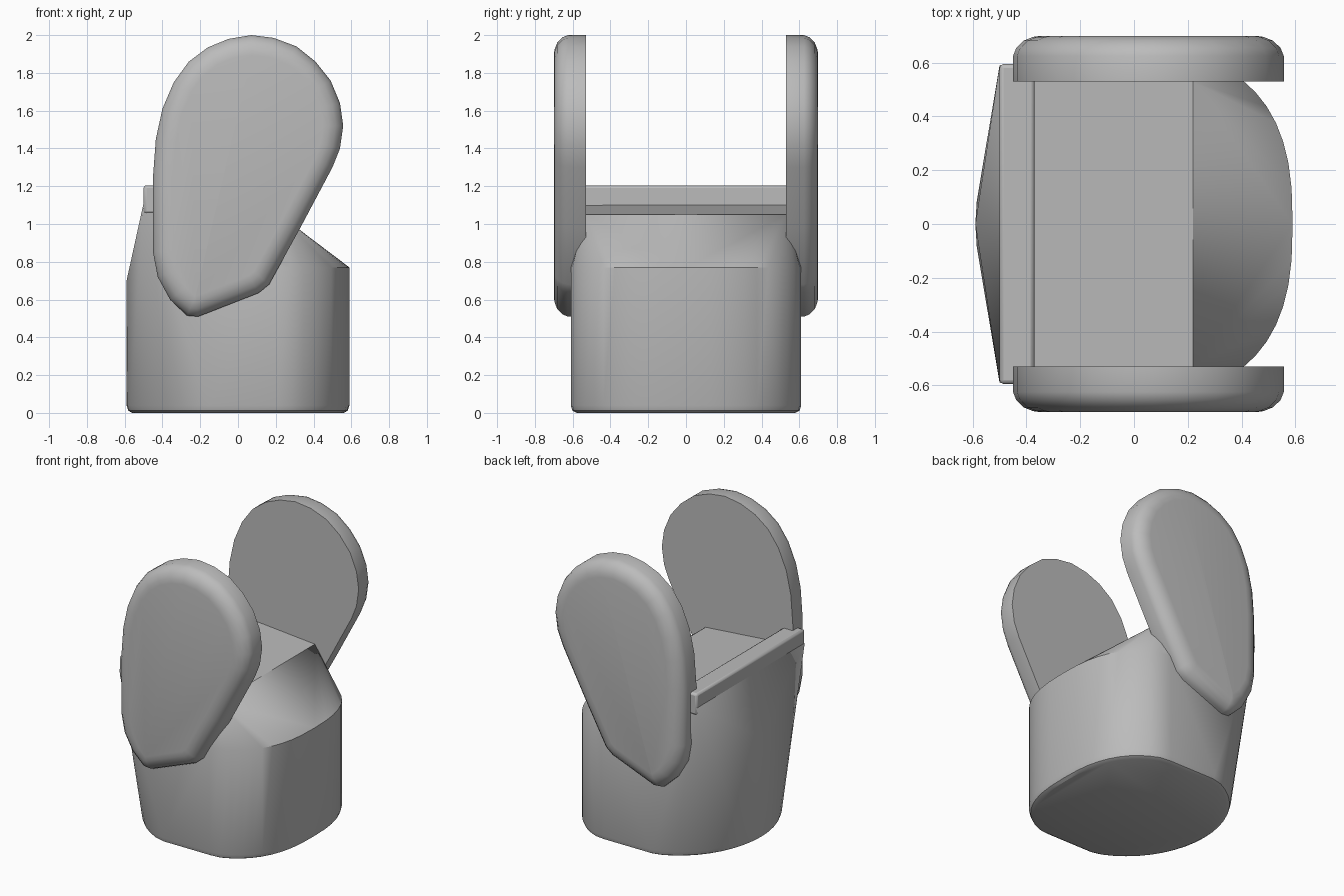
import bpy, bmesh
from math import cos, sin, pi, radians
from mathutils import Vector

cube = bpy.data.objects.get("Cube")
if cube:
    bpy.data.objects.remove(cube)

GREY = (0.5, 0.5, 0.5, 1)
grey = bpy.data.materials.new("plain_grey")
grey.use_nodes = True
grey.diffuse_color = GREY
next(n for n in grey.node_tree.nodes if n.type == 'BSDF_PRINCIPLED').inputs["Base Color"].default_value = GREY


def finish(name, bm, bevel=0.0, angle=30):
    bmesh.ops.recalc_face_normals(bm, faces=bm.faces[:])
    me = bpy.data.meshes.new(name)
    bm.to_mesh(me)
    bm.free()
    me.materials.append(grey)
    ob = bpy.data.objects.new(name, me)
    bpy.context.collection.objects.link(ob)
    bpy.ops.object.select_all(action='DESELECT')
    ob.select_set(True)
    bpy.context.view_layer.objects.active = ob
    if bevel:
        mod = ob.modifiers.new("soft_edges", 'BEVEL')
        mod.width, mod.segments = bevel, 2
    bpy.ops.object.shade_smooth_by_angle(angle=radians(angle))
    return ob


# Body: hull of a rounded base, a raised right wall and a slanted deck
def base_point(t):
    n = 2.6 if cos(t) > 0 else 2.0
    c, s = abs(cos(t)), abs(sin(t))
    x = 0.59 * c ** (2 / n) * (1 if cos(t) > 0 else -1)
    y = min(0.61, 0.64 * s ** (2 / n)) * (1 if sin(t) > 0 else -1)
    return x, y


points = []
for i in range(48):
    x, y = base_point(2 * pi * i / 48)
    points += [(x * 0.95, y * 0.95, 0), (x * 0.985, y * 0.985, 0.012), (x, y, 0.04)]
    if x > 0.2:
        points.append((x, y, 0.77))
points.append((-0.59, 0, 0.7))
for side in (-1, 1):
    points += [(0.22, side * 0.53, 1.05), (-0.37, side * 0.58, 1.10), (-0.5, side * 0.59, 1.11)]

bm = bmesh.new()
for p in points:
    bm.verts.new(p)
hull = bmesh.ops.convex_hull(bm, input=bm.verts[:])
bmesh.ops.delete(bm, geom=list({g for g in hull["geom_interior"] + hull["geom_unused"]
                                if isinstance(g, bmesh.types.BMVert)}), context='VERTS')
bmesh.ops.dissolve_limit(bm, angle_limit=radians(1), verts=bm.verts[:], edges=bm.edges[:])
finish("body", bm)

# Raised rail along the left edge of the deck
bm = bmesh.new()
bmesh.ops.create_cube(bm, size=1)
for v in bm.verts:
    v.co = (-0.435 + v.co.x * 0.13, v.co.y * 1.19, 1.13 + v.co.z * 0.15)
finish("deck_rail", bm, bevel=0.015)

# Side plates: teardrop outline, flat inside, rounded outside
OUTLINE = [(-0.27, 0.515), (-0.21, 0.51), (0.11, 0.635), (0.165, 0.68), (0.33, 0.98), (0.5, 1.3),
           (0.54, 1.4), (0.557, 1.52), (0.54, 1.64), (0.49, 1.76), (0.41, 1.86), (0.31, 1.94),
           (0.19, 1.985), (0.07, 2.0), (-0.05, 1.98), (-0.16, 1.935), (-0.26, 1.86),
           (-0.34, 1.75), (-0.4, 1.61), (-0.435, 1.45), (-0.45, 1.25), (-0.45, 0.85),
           (-0.425, 0.72), (-0.36, 0.6)]
SECTION = [(0, 0.53), (0, 0.625), (0.012, 0.655), (0.04, 0.682), (0.075, 0.696), (0.105, 0.70)]


def inset(outline, d):
    pts = [Vector(p) for p in outline]
    result = []
    for i, p in enumerate(pts):
        a = (p - pts[i - 1]).normalized()
        b = (pts[(i + 1) % len(pts)] - p).normalized()
        na, nb = Vector((-a.y, a.x)), Vector((-b.y, b.x))
        result.append(p + (na + nb) * d / (1 + na.dot(nb)))
    return result


for side, name in ((-1, "front_plate"), (1, "back_plate")):
    bm = bmesh.new()
    rings = [[bm.verts.new((p.x, side * y, p.y)) for p in inset(OUTLINE, d)] for d, y in SECTION]
    count = len(OUTLINE)
    for r0, r1 in zip(rings, rings[1:]):
        for i in range(count):
            j = (i + 1) % count
            bm.faces.new((r0[i], r0[j], r1[j], r1[i]))
    bm.faces.new(rings[0])
    bm.faces.new(rings[-1])
    finish(name, bm, angle=40)
